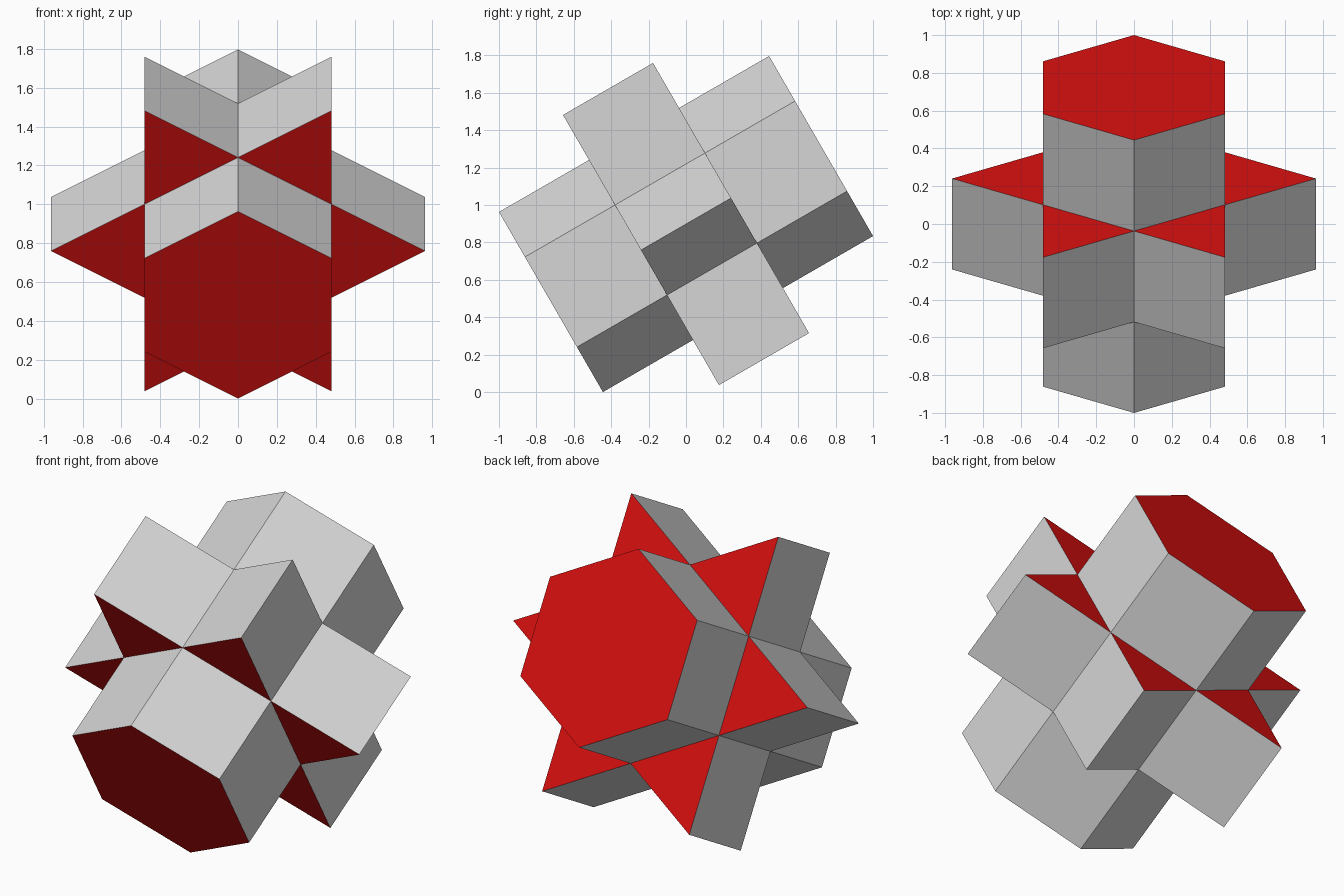
import bpy
import bmesh
import math
from mathutils import Matrix

cube = bpy.data.objects.get("Cube")
if cube:
    bpy.data.objects.remove(cube, do_unlink=True)

R = 0.5559                      # hexagon corner radius
TIP = R * math.sqrt(3)          # star point radius
CENTRE_Z = R * (0.75 + math.sqrt(3) / 2)
TILT = math.radians(-60)


def make_material(name, rgb):
    mat = bpy.data.materials.new(name)
    mat.use_nodes = True
    mat.diffuse_color = (*rgb, 1)
    bsdf = next(n for n in mat.node_tree.nodes if n.type == "BSDF_PRINCIPLED")
    bsdf.inputs["Base Color"].default_value = (*rgb, 1)
    return mat


grey = make_material("light grey", (0.67, 0.67, 0.67))
red = make_material("red", (0.67, 0.0048, 0.0048))


def make_prism(name, profile, length):
    """Extrude a profile along its axis, with red ends and grey sides, then tilt it."""
    bm = bmesh.new()
    base = bm.faces.new([bm.verts.new((x, y, -length / 2)) for x, y in profile])
    top = bmesh.ops.extrude_face_region(bm, geom=[base], use_keep_orig=True)
    bmesh.ops.translate(bm, vec=(0, 0, length),
                        verts=[g for g in top["geom"] if isinstance(g, bmesh.types.BMVert)])
    bmesh.ops.recalc_face_normals(bm, faces=bm.faces)
    for f in bm.faces:
        f.material_index = 1 if abs(f.normal.z) > 0.9 else 0
    bm.transform(Matrix.Translation((0, 0, CENTRE_Z)) @ Matrix.Rotation(TILT, 4, "X"))
    mesh = bpy.data.meshes.new(name)
    bm.to_mesh(mesh)
    bm.free()
    mesh.materials.append(grey)
    mesh.materials.append(red)
    obj = bpy.data.objects.new(name, mesh)
    bpy.context.collection.objects.link(obj)
    return obj


def ring(count, radii):
    """Points around a circle, starting at +y, cycling through the radii."""
    pts = []
    for i in range(count):
        a = math.pi / 2 + 2 * math.pi * i / count
        r = radii[i % len(radii)]
        pts.append((r * math.cos(a), r * math.sin(a)))
    return pts


# Long hexagonal core
make_prism("hexagonal_core", ring(6, [R]), 3 * R)

# Six-pointed star band whose notches meet the core's edges
make_prism("star_band", ring(12, [R, TIP]), R)
